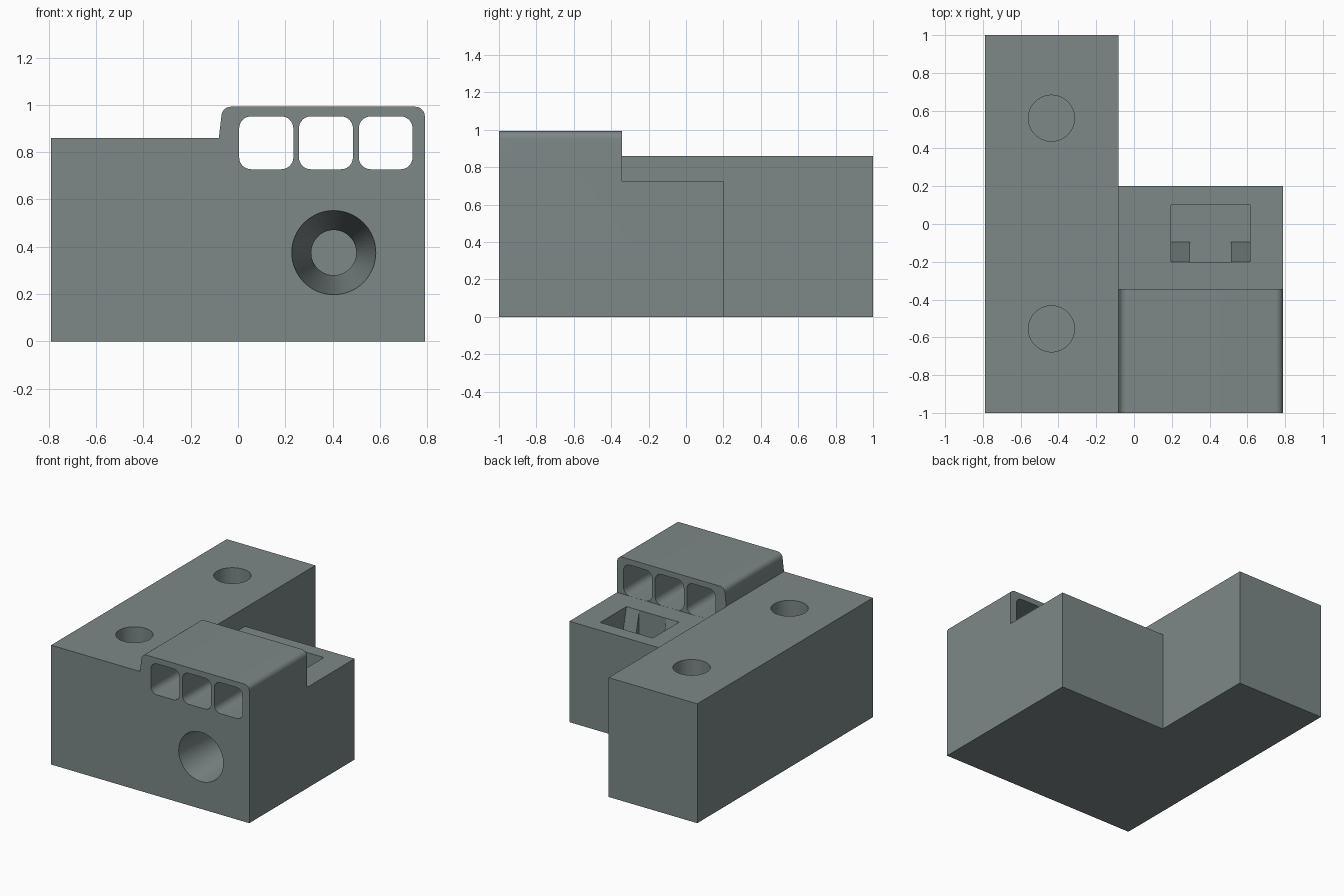
import bpy, bmesh, math
from mathutils import Vector

if "Cube" in bpy.data.objects:
    bpy.data.objects.remove(bpy.data.objects["Cube"])

grey = bpy.data.materials.new("slate grey")
grey.diffuse_color = (0.205, 0.242, 0.242, 1)
grey.use_nodes = True
grey.node_tree.nodes["Principled BSDF"].inputs["Base Color"].default_value = grey.diffuse_color


def make_object(name, bm):
    bmesh.ops.recalc_face_normals(bm, faces=bm.faces)
    mesh = bpy.data.meshes.new(name)
    bm.to_mesh(mesh)
    bm.free()
    mesh.materials.append(grey)
    ob = bpy.data.objects.new(name, mesh)
    bpy.context.collection.objects.link(ob)
    return ob


def prism(name, points, offset):
    """Extrude a closed outline of 3D points by an offset."""
    bm = bmesh.new()
    face = bm.faces.new([bm.verts.new(p) for p in points])
    new = bmesh.ops.extrude_face_region(bm, geom=[face])["geom"]
    verts = [v for v in new if isinstance(v, bmesh.types.BMVert)]
    bmesh.ops.translate(bm, verts=verts, vec=offset)
    return make_object(name, bm)


def box(name, x0, x1, y0, y1, z0, z1):
    return prism(name, [(x0, y0, z0), (x1, y0, z0), (x1, y1, z0), (x0, y1, z0)], (0, 0, z1 - z0))


def lathe(name, base, tip, r0, r1, sides=64):
    """Cylinder or cone frustum between two points."""
    base, tip = Vector(base), Vector(tip)
    bm = bmesh.new()
    bmesh.ops.create_cone(bm, cap_ends=True, segments=sides, radius1=r0, radius2=r1,
                          depth=(tip - base).length)
    turn = (tip - base).to_track_quat('Z', 'Y').to_matrix().to_4x4()
    turn.translation = (base + tip) / 2
    bm.transform(turn)
    return make_object(name, bm)


def arc(cx, cz, r, a0, a1, n=8):
    return [(cx + r * math.cos(math.radians(a0 + (a1 - a0) * i / n)),
             cz + r * math.sin(math.radians(a0 + (a1 - a0) * i / n))) for i in range(n + 1)]


def cut(body, cutter):
    mod = body.modifiers.new(cutter.name, 'BOOLEAN')
    mod.operation, mod.solver, mod.object = 'DIFFERENCE', 'EXACT', cutter
    bpy.context.view_layer.objects.active = body
    bpy.ops.object.modifier_apply(modifier=mod.name)
    bpy.data.objects.remove(cutter)


DECK, STEP, TOP = 0.727, 0.86, 0.992

# Main body: front outline with the raised round-cornered housing
outline = [(-0.79, 0), (0.79, 0)]
outline += arc(0.75, TOP - 0.04, 0.04, 0, 90)
outline += arc(-0.03, TOP - 0.04, 0.04, 90, 173)
outline += [(-0.081, STEP), (-0.79, STEP)]
body = prism("mounting_block", [(x, -1, z) for x, z in outline], (0, 2, 0))

# Cut away the rear right corner and the deck behind the housing
cut(body, box("rear_corner", -0.083, 1, 0.2, 1.2, -0.2, 1.2))
cut(body, box("deck_clearance", -0.083, 1, -0.343, 0.5, DECK, 1.2))

# Three rounded channels through the housing
for x0, x1 in ((0.005, 0.234), (0.258, 0.486), (0.511, 0.738)):
    z0, z1, r = DECK + 0.0005, 0.951, 0.05
    loop = (arc(x1 - r, z1 - r, r, 0, 90) + arc(x0 + r, z1 - r, r, 90, 180)
            + arc(x0 + r, z0 + r, r, 180, 270) + arc(x1 - r, z0 + r, r, 270, 360))
    cut(body, prism("channel", [(x, -1.1, z) for x, z in loop], (0, 0.9, 0)))

# Deck pocket with a sloped gusset in each front corner
FLOOR = 0.27
side = [(-0.095, FLOOR), (0.1, FLOOR), (0.1, 0.9), (-0.2, 0.9), (-0.2, DECK)]
cut(body, prism("gusset_pocket", [(0.195, y, z) for y, z in side], (0.42, 0, 0)))
cut(body, box("pocket", 0.297, 0.513, -0.2, 0.09, FLOOR, 0.9))

# Tapered bore from the front face into the pocket
cut(body, lathe("tapered_bore", (0.405, -1.1, 0.375), (0.405, -0.1, 0.375), 0.188, 0.085))

# Vertical screw holes with wide counterbores underneath
for y in (-0.555, 0.56):
    cut(body, lathe("screw_hole", (-0.437, y, 0.3), (-0.437, y, 1.1), 0.122, 0.122))
    cut(body, lathe("counterbore", (-0.437, y, -0.1), (-0.437, y, 0.5), 0.265, 0.265))

# Smooth the bores and rounded corners, keep the edges crisp
bpy.ops.object.select_all(action='DESELECT')
body.select_set(True)
bpy.context.view_layer.objects.active = body
bpy.ops.object.shade_smooth_by_angle(angle=math.radians(30))
